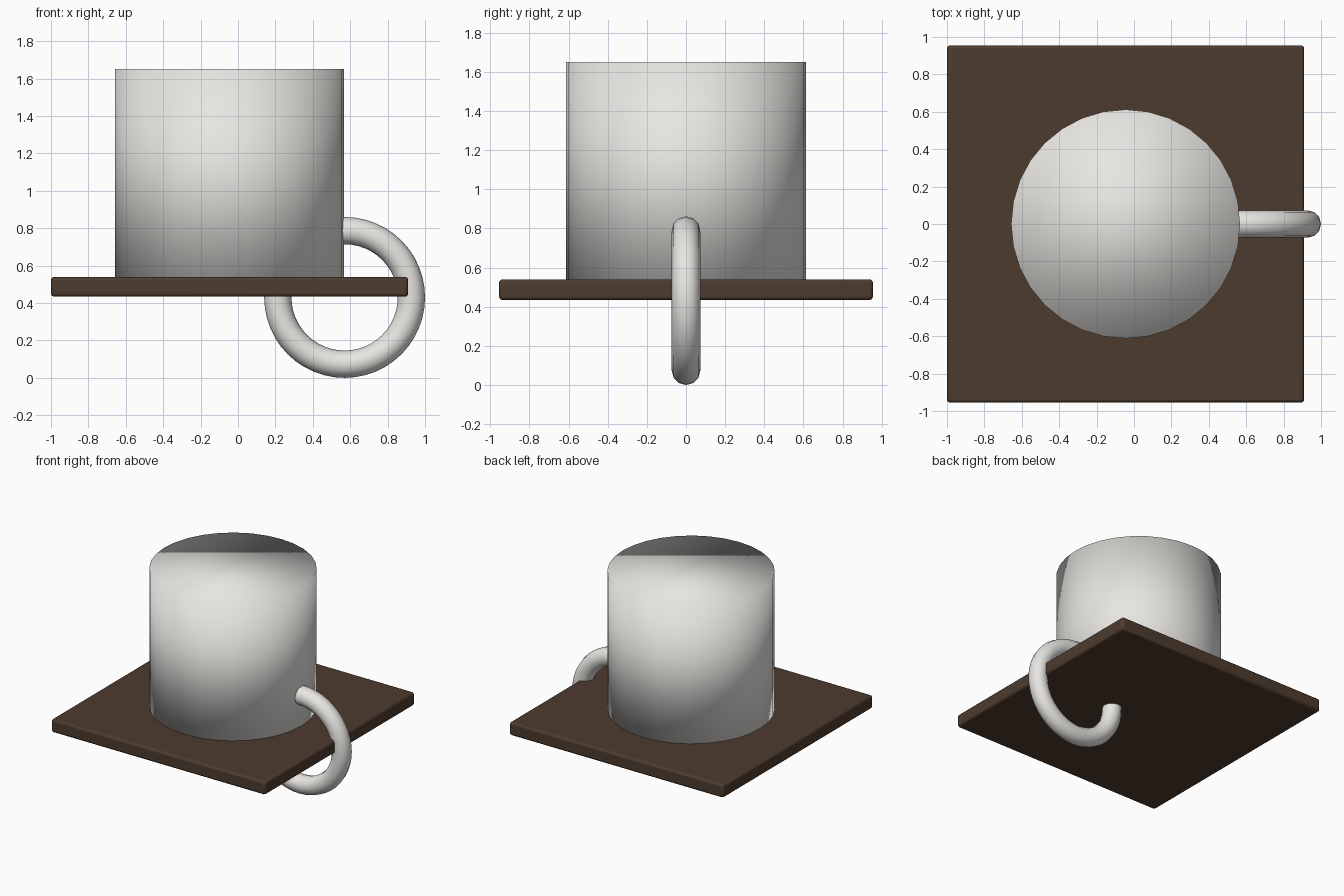
import bpy
import math

cube = bpy.data.objects.get("Cube")
if cube:
    bpy.data.objects.remove(cube, do_unlink=True)


def make_material(name, rgb):
    mat = bpy.data.materials.new(name)
    mat.use_nodes = True
    color = (*rgb, 1.0)
    mat.diffuse_color = color
    mat.node_tree.nodes["Principled BSDF"].inputs["Base Color"].default_value = color
    return mat


def finish(name, mat):
    obj = bpy.context.object
    obj.name = name
    obj.data.materials.append(mat)
    return obj


white = make_material("warm white ceramic", (0.80, 0.79, 0.76))
brown = make_material("dark brown wood", (0.075, 0.044, 0.027))

CENTER_X = -0.045

# Solid cup body, softly shaded across its rims
base, top = 0.45, 1.65
bpy.ops.mesh.primitive_cylinder_add(
    vertices=32, radius=0.612, depth=top - base,
    location=(CENTER_X, 0, (base + top) / 2))
cup = finish("cup_body", white)
bpy.ops.object.shade_smooth()

# Ring handle, passing through the cup wall and the board
bpy.ops.mesh.primitive_torus_add(
    major_segments=48, minor_segments=12,
    major_radius=0.357, minor_radius=0.073,
    location=(0.57, 0, 0.43), rotation=(math.pi / 2, 0, 0))
handle = finish("cup_handle", white)
bpy.ops.object.shade_smooth()

# Square board with small rounded edges
bpy.ops.mesh.primitive_cube_add(size=1, location=(CENTER_X, 0, 0.487))
board = finish("board", brown)
board.scale = (1.91, 1.91, 0.106)
bpy.ops.object.transform_apply(location=False, rotation=False, scale=True)
bevel = board.modifiers.new("rounded_edges", "BEVEL")
bevel.width = 0.018
bevel.segments = 3
bpy.ops.object.shade_smooth_by_angle(angle=math.radians(35))
